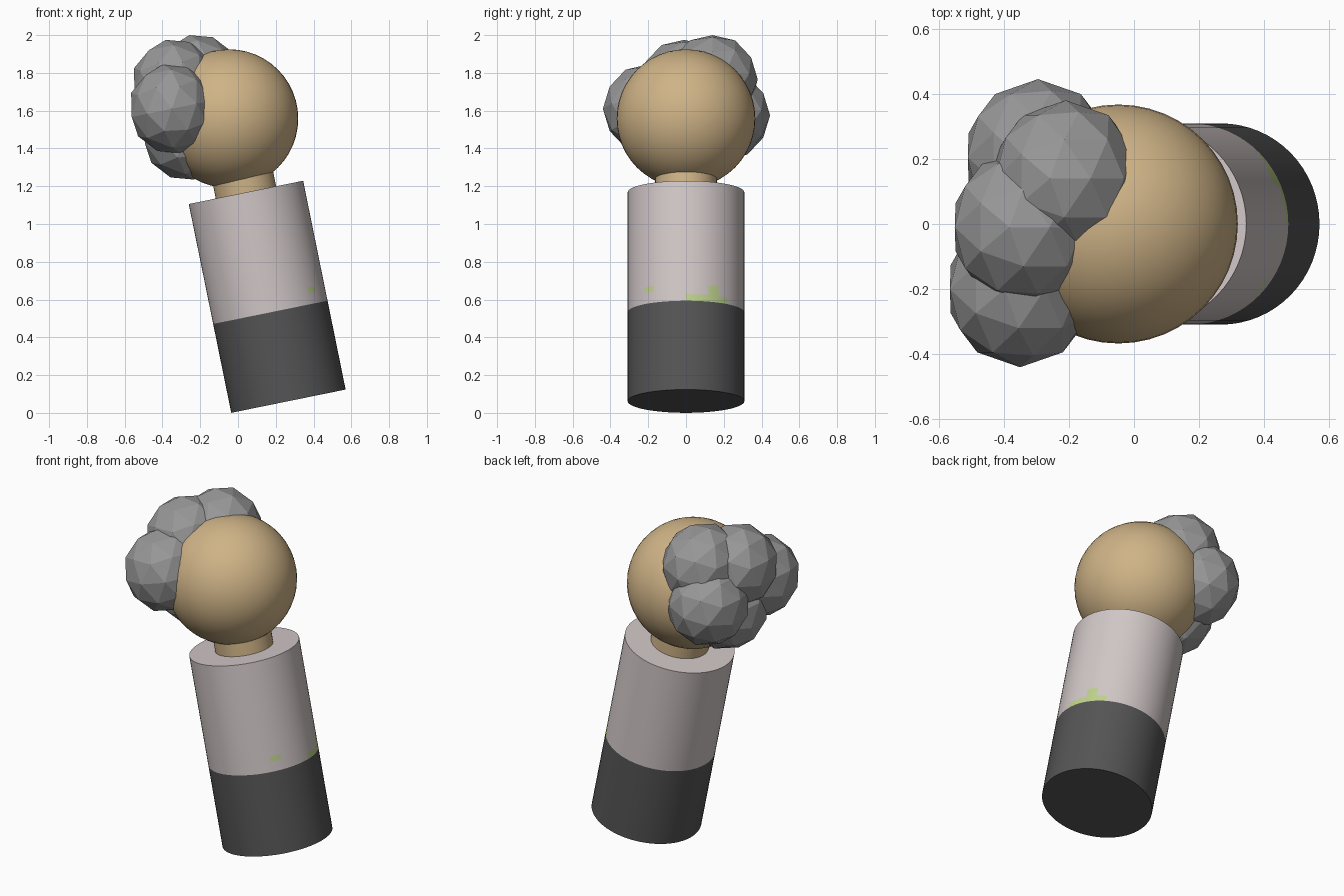
import bpy, bmesh, math
from mathutils import Matrix, Vector

if "Cube" in bpy.data.objects:
    bpy.data.objects.remove(bpy.data.objects["Cube"])

TILT = math.radians(-11.5)            # whole figure leans toward -x
FOOT = Vector((0.267, 0, 0.062))      # centre of the body's base
LEAN = Matrix.Translation(FOOT) @ Matrix.Rotation(TILT, 4, 'Y')


def material(name, rgb):
    m = bpy.data.materials.new(name)
    m.diffuse_color = (*rgb, 1)
    m.use_nodes = True
    m.node_tree.nodes["Principled BSDF"].inputs["Base Color"].default_value = m.diffuse_color
    return m


skin = material("tan_skin", (0.62, 0.45, 0.24))
shirt = material("pale_shirt", (0.64, 0.57, 0.57))
trousers = material("dark_grey_trousers", (0.09, 0.09, 0.09))
stain = material("lime_stain", (0.52, 0.65, 0.26))
hair = material("grey_hair", (0.31, 0.31, 0.31))


def add_object(name, bm, mats, matrix, smooth=True):
    bmesh.ops.recalc_face_normals(bm, faces=bm.faces)
    mesh = bpy.data.meshes.new(name)
    bm.to_mesh(mesh)
    bm.free()
    ob = bpy.data.objects.new(name, mesh)
    bpy.context.collection.objects.link(ob)
    for m in mats:
        mesh.materials.append(m)
    ob.matrix_world = matrix
    if smooth:
        bpy.ops.object.select_all(action='DESELECT')
        ob.select_set(True)
        bpy.context.view_layer.objects.active = ob
        bpy.ops.object.shade_smooth_by_angle(angle=math.radians(40))
    return ob


def tube(heights, radius, sides=64):
    """Capped cylinder along z with a ring at each height."""
    bm = bmesh.new()
    rings = [[bm.verts.new((radius * math.cos(math.tau * i / sides),
                            radius * math.sin(math.tau * i / sides), h))
              for i in range(sides)] for h in heights]
    for a, b in zip(rings, rings[1:]):
        for i in range(sides):
            j = (i + 1) % sides
            bm.faces.new((a[i], a[j], b[j], b[i]))
    bm.faces.new(rings[0][::-1])
    bm.faces.new(rings[-1])
    return bm


# Body: trousers below, shirt above, small stains just over the waist
bm = tube((0, 0.48, 0.515, 0.54, 0.57, 1.128), 0.309)
for f in bm.faces:
    c = f.calc_center_median()
    h, ang = c.z, math.degrees(math.atan2(c.y, c.x))
    band = h < 0.515 and 0 < ang < 43
    spot = h < 0.57 and 24 < ang < 36
    dot = 0.54 < h < 0.57 and -45 < ang < -33
    if h < 0.48:
        f.material_index = 1
    elif band or spot or dot:
        f.material_index = 2
add_object("body", bm, (shirt, trousers, stain), LEAN)

# Neck
add_object("neck", tube((1.10, 1.26), 0.163, 48), (skin,), LEAN)

# Head
bm = bmesh.new()
bmesh.ops.create_uvsphere(bm, u_segments=48, v_segments=24, radius=0.367)
add_object("head", bm, (skin,), Matrix.Translation((-0.048, 0, 1.558)))

# Hair: faceted curls clustered on the -x side of the head
curls = [(-0.35, -0.20, 1.61), (-0.335, -0.01, 1.74), (-0.21, 0.14, 1.765),
         (-0.295, 0.205, 1.575), (-0.28, 0.0, 1.47)]
for n, pos in enumerate(curls, 1):
    bm = bmesh.new()
    bmesh.ops.create_icosphere(bm, subdivisions=2, radius=0.24)
    place = (Matrix.Translation(pos) @ Matrix.Diagonal((0.95, 1, 1, 1))
             @ Matrix.Rotation(TILT, 4, 'Y'))
    add_object(f"hair_curl_{n}", bm, (hair,), place, smooth=False)
